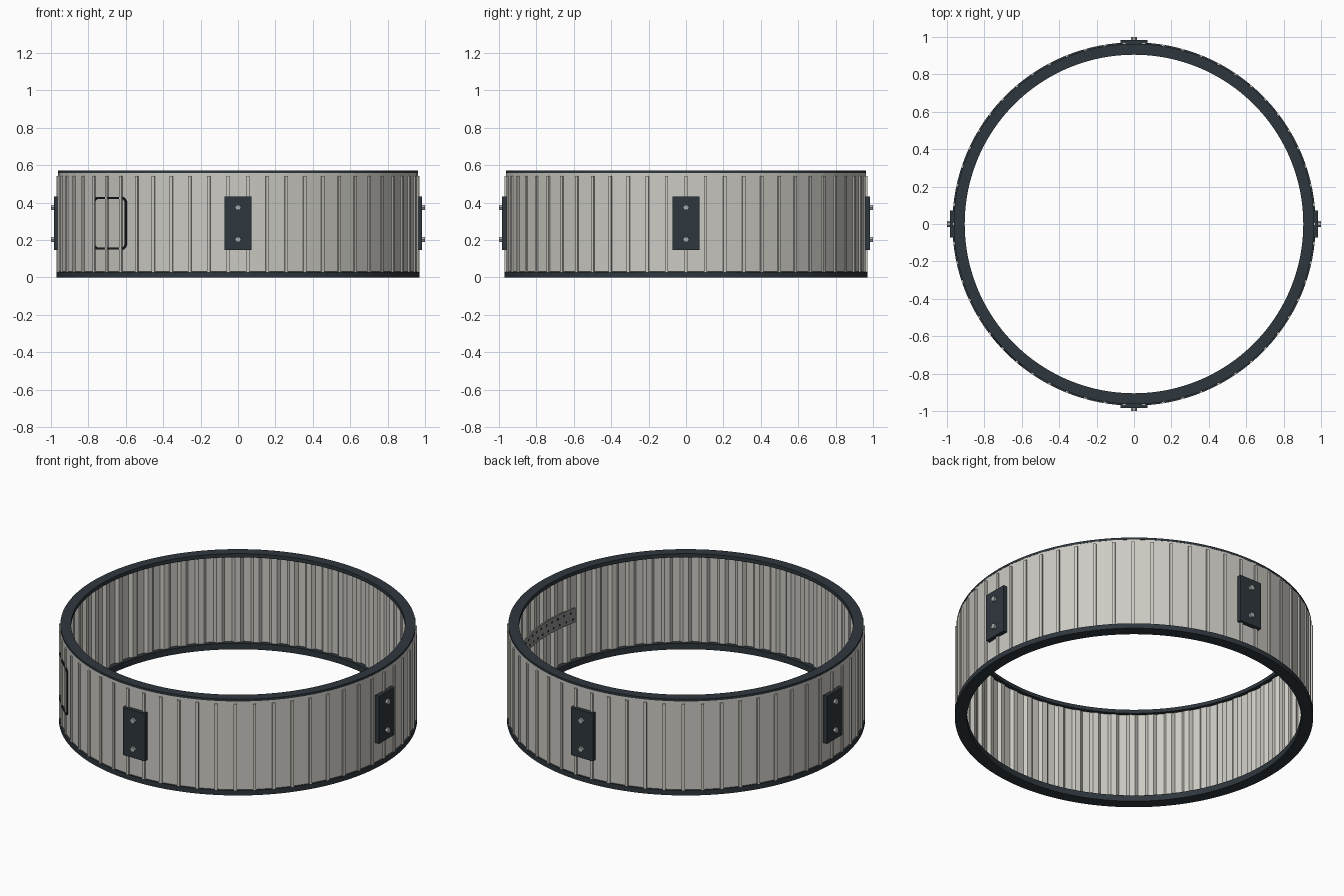
import bpy, bmesh, math
from mathutils import Matrix

if "Cube" in bpy.data.objects:
    bpy.data.objects.remove(bpy.data.objects["Cube"])

N = 58                      # number of staves / ribs
STEP = 2 * math.pi / N


def material(name, rgb):
    m = bpy.data.materials.new(name)
    m.diffuse_color = (*rgb, 1)
    m.use_nodes = True
    m.node_tree.nodes["Principled BSDF"].inputs["Base Color"].default_value = m.diffuse_color
    return m


BEIGE = material("warm_grey_panel", (0.60, 0.59, 0.545))
DARK = material("dark_slate", (0.028, 0.038, 0.047))
STEEL = material("steel_bolt", (0.42, 0.44, 0.45))
GREY = material("mid_grey_strip", (0.27, 0.27, 0.265))
BLACK = material("near_black", (0.012, 0.014, 0.016))


def polar(r, a, z):
    return (r * math.cos(a), r * math.sin(a), z)


def finish(name, bm, mat, smooth=False):
    bmesh.ops.recalc_face_normals(bm, faces=bm.faces)
    me = bpy.data.meshes.new(name)
    bm.to_mesh(me)
    bm.free()
    me.materials.append(mat)
    ob = bpy.data.objects.new(name, me)
    bpy.context.collection.objects.link(ob)
    if smooth:
        bpy.ops.object.select_all(action='DESELECT')
        ob.select_set(True)
        bpy.context.view_layer.objects.active = ob
        bpy.ops.object.shade_smooth_by_angle(angle=math.radians(30))
    return ob


def bridge(bm, loops, closed):
    """Join consecutive closed cross-section loops with quads."""
    n = len(loops)
    for i in range(n if closed else n - 1):
        p, q = loops[i], loops[(i + 1) % n]
        for j in range(len(p)):
            k = (j + 1) % len(p)
            bm.faces.new((p[j], p[k], q[k], q[j]))
    if not closed:
        bm.faces.new(loops[0])
        bm.faces.new(loops[-1])


def sweep(name, profile, mat, a0=0.0, a1=2 * math.pi, seg=N * 4, closed=True):
    """Revolve an (r, z) profile about z."""
    bm = bmesh.new()
    count = seg if closed else seg + 1
    loops = [[bm.verts.new(polar(r, a0 + (a1 - a0) * i / seg, z)) for r, z in profile]
             for i in range(count)]
    bridge(bm, loops, closed)
    return finish(name, bm, mat, True)


def box(bm, r0, r1, width, z0, z1, a):
    m = (Matrix.Rotation(a, 4, 'Z') @ Matrix.Translation(((r0 + r1) / 2, 0, (z0 + z1) / 2))
         @ Matrix.Diagonal((r1 - r0, width, z1 - z0, 1)))
    bmesh.ops.create_cube(bm, size=1, matrix=m)


def peg(bm, r0, r1, rad, z, a, sides):
    m = (Matrix.Rotation(a, 4, 'Z') @ Matrix.Translation(((r0 + r1) / 2, 0, z))
         @ Matrix.Rotation(math.pi / 2, 4, 'Y'))
    bmesh.ops.create_cone(bm, cap_ends=True, segments=sides, radius1=rad, radius2=rad,
                          depth=r1 - r0, matrix=m)


# Rings at the bottom and the top
sweep("bottom_ring", [(0.905, 0), (0.971, 0), (0.971, 0.03), (0.905, 0.036)], DARK)
sweep("top_ring", [(0.905, 0.55), (0.925, 0.55), (0.925, 0.559), (0.963, 0.559),
                   (0.963, 0.572), (0.905, 0.572)], DARK)

# Faceted wall: flat outside, corrugated inside
bm = bmesh.new()
loops = []
for i in range(N):
    for f, ri in ((0, 0.921), (0.3, 0.921), (0.45, 0.938), (0.85, 0.938)):
        a = (i + f) * STEP
        flat = math.cos(STEP / 2) / math.cos((f - 0.5) * STEP)
        ro = 0.963 * flat
        loops.append([bm.verts.new(polar(r, a, z)) for r, z in
                      ((ri, 0.025), (ro, 0.025), (ro, 0.562), (ri, 0.562))])
bridge(bm, loops, True)
finish("panel_wall", bm, BEIGE)

# Vertical outer ribs over the seams
bm = bmesh.new()
for i in range(N):
    box(bm, 0.955, 0.971, 0.017, 0.03, 0.543, i * STEP)
finish("outer_ribs", bm, BEIGE)

# Four bolted plates
plates, bolts = bmesh.new(), bmesh.new()
for k in range(4):
    a = k * math.pi / 2
    box(plates, 0.955, 0.985, 0.146, 0.147, 0.432, a)
    for z in (0.203, 0.374):
        peg(bolts, 0.98, 1.0, 0.016, z, a, 6)
finish("joint_plates", plates, DARK)
finish("plate_bolts", bolts, STEEL)

# Rounded hatch outline on the front left
bm = bmesh.new()


def rounded(hw, hh, rad):
    """Rounded rectangle, edges subdivided so it follows the curved wall."""
    pts = []
    for cx, cz, start in ((1, 1, 0), (-1, 1, 90), (-1, -1, 180), (1, -1, 270)):
        for t in range(7):
            g = math.radians(start + 15 * t)
            pts.append((cx * (hw - rad) + rad * math.cos(g), cz * (hh - rad) + rad * math.sin(g)))
        if cz * cx > 0:
            pts += [(cx * (hw - rad) * (1 - s / 4), cz * hh) for s in range(1, 8)]
    return pts


loops = []
mid = math.radians(225.4 - 1.0)
for (u, v), (p, q) in zip(rounded(0.126, 0.141, 0.032), rounded(0.115, 0.130, 0.021)):
    loops.append([bm.verts.new(polar(r, mid + s / 0.966, 0.29 + z)) for r, s, z in
                  ((0.958, u, v), (0.969, u, v), (0.969, p, q), (0.958, p, q))])
bridge(bm, loops, True)
finish("hatch_outline", bm, BLACK)

# Perforated strip on the inside wall
A0, A1 = math.radians(-14), math.radians(50)
sweep("perforated_strip", [(0.914, 0.262), (0.922, 0.262), (0.922, 0.347), (0.914, 0.347)],
      GREY, A0, A1, 40, False)
bm = bmesh.new()
for i in range(20):
    for row, z in enumerate((0.284, 0.325)):
        peg(bm, 0.9125, 0.916, 0.007, z, A0 + (i + 0.35 + 0.3 * row) * (A1 - A0) / 20, 10)
finish("strip_holes", bm, BLACK)
